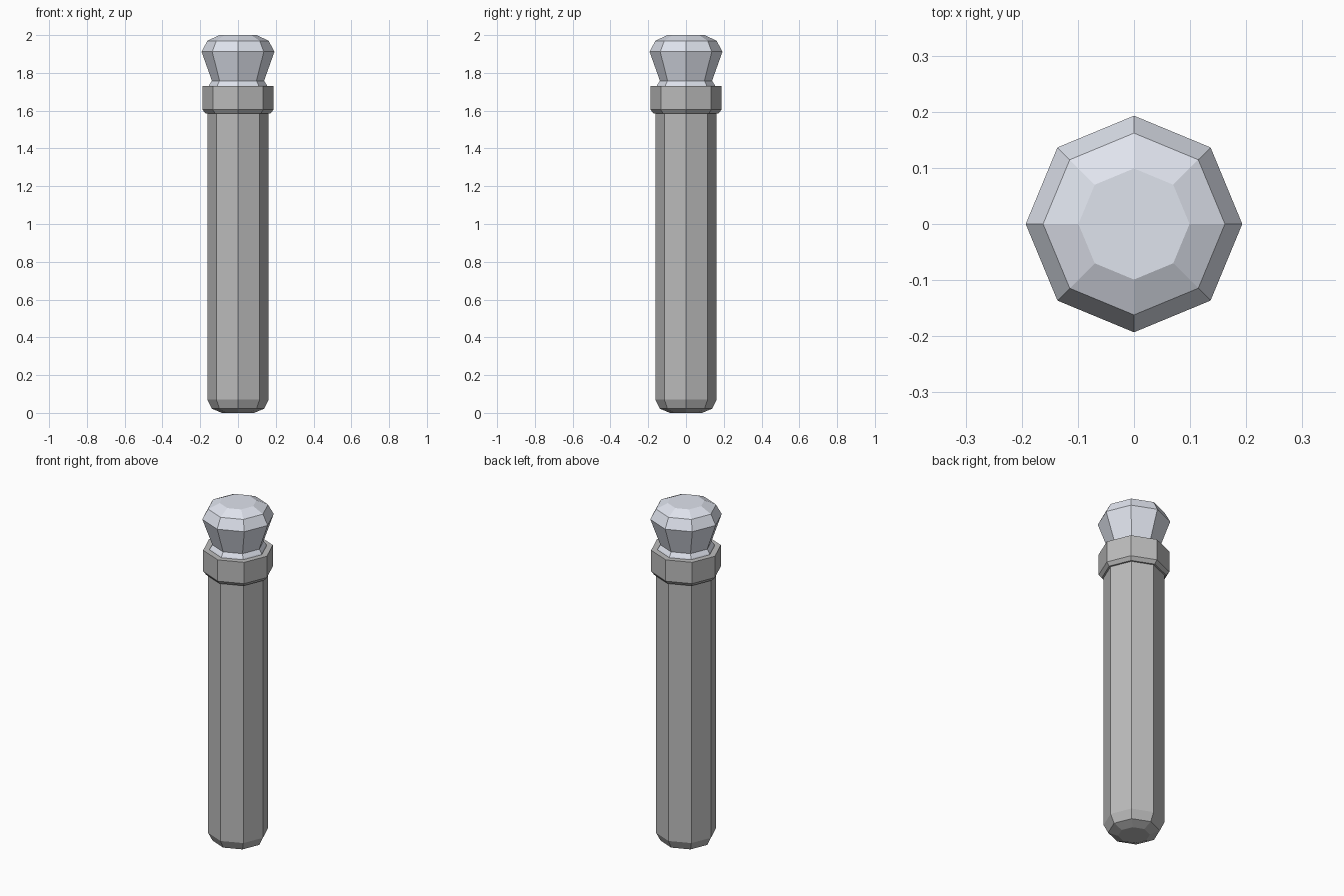
import bpy, bmesh
from math import cos, sin, pi

if "Cube" in bpy.data.objects:
    bpy.data.objects.remove(bpy.data.objects["Cube"])

SIDES = 8


def material(name, colour):
    m = bpy.data.materials.new(name)
    m.diffuse_color = colour
    m.use_nodes = True
    m.node_tree.nodes["Principled BSDF"].inputs["Base Color"].default_value = m.diffuse_color
    return m


def lathe(name, profile, mat):
    """Eight-sided solid of revolution from (radius, height) points, capped at both ends."""
    bm = bmesh.new()
    rings = [[bm.verts.new((r * cos(2 * pi * i / SIDES), r * sin(2 * pi * i / SIDES), z))
              for i in range(SIDES)] for r, z in profile]
    for low, high in zip(rings, rings[1:]):
        for i in range(SIDES):
            j = (i + 1) % SIDES
            bm.faces.new((low[i], low[j], high[j], high[i]))
    bm.faces.new(rings[0][::-1])
    bm.faces.new(rings[-1])
    mesh = bpy.data.meshes.new(name)
    bm.to_mesh(mesh)
    bm.free()
    mesh.materials.append(mat)
    obj = bpy.data.objects.new(name, mesh)
    bpy.context.collection.objects.link(obj)
    return obj


grey = material("grey", (0.5, 0.5, 0.5, 1))
pale = material("pale_blue_grey", (0.74, 0.77, 0.85, 1))

# Shaft with rounded foot, stepping out into the collar
lathe("shaft_and_collar", [(0.085, 0), (0.138, 0.022), (0.162, 0.07), (0.162, 1.585),
                           (0.172, 1.585), (0.188, 1.605), (0.188, 1.73), (0.13, 1.73)], grey)

# Faceted knob with a small flared foot
lathe("knob", [(0.155, 1.73), (0.152, 1.737), (0.138, 1.758), (0.193, 1.912),
               (0.162, 1.97), (0.099, 2.0)], pale)
